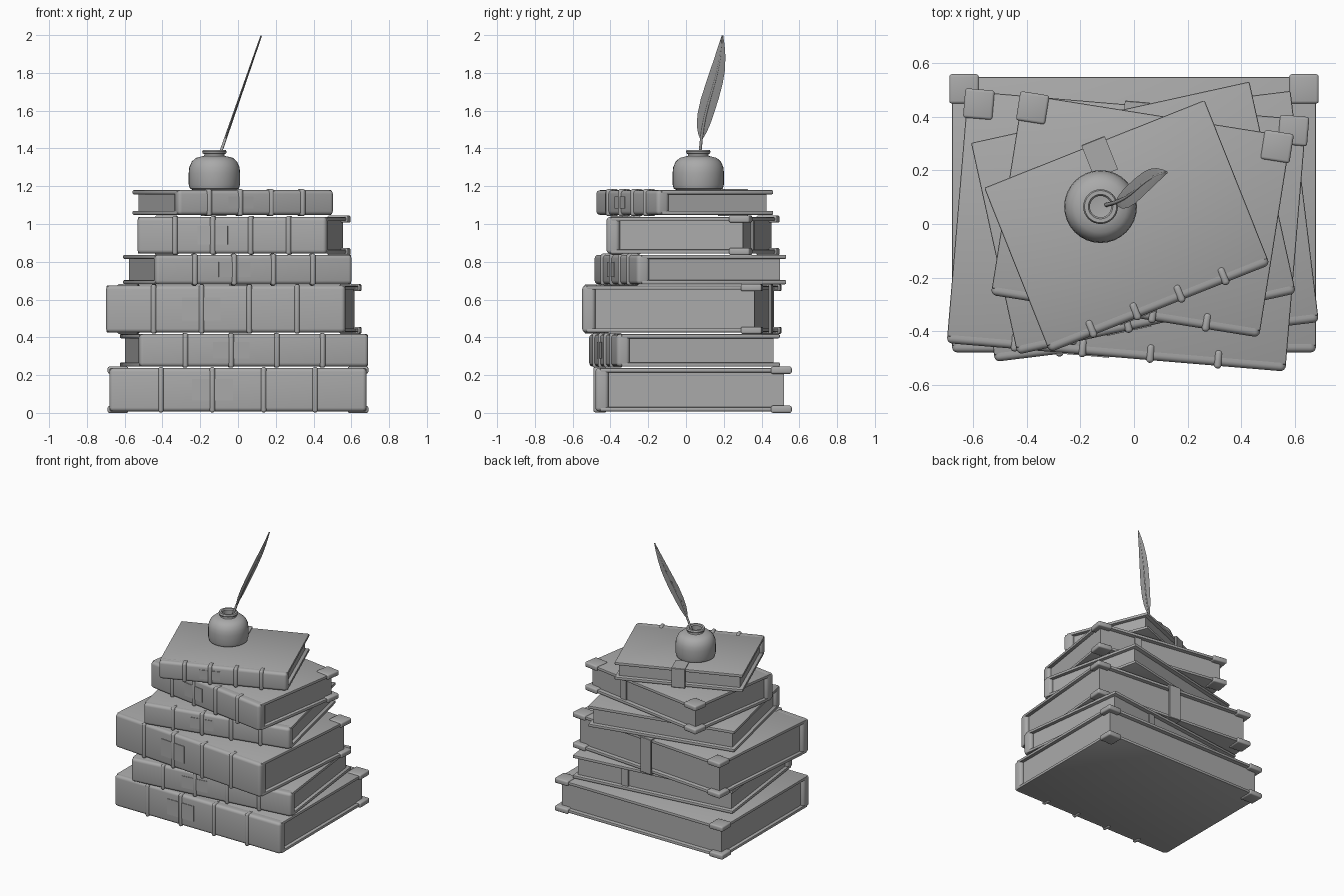
import bpy, bmesh, math
from mathutils import Vector, Matrix

if "Cube" in bpy.data.objects:
    bpy.data.objects.remove(bpy.data.objects["Cube"])

gray = bpy.data.materials.new("neutral_gray")
gray.diffuse_color = (0.4, 0.4, 0.4, 1)
gray.use_nodes = True
gray.node_tree.nodes["Principled BSDF"].inputs["Base Color"].default_value = gray.diffuse_color


def finish(obj, smooth=True):
    obj.data.materials.append(gray)
    if smooth:
        bpy.ops.object.select_all(action='DESELECT')
        obj.select_set(True)
        bpy.context.view_layer.objects.active = obj
        bpy.ops.object.shade_smooth_by_angle(angle=math.radians(35))
    return obj


def mesh_object(name, bm, smooth=True):
    bmesh.ops.recalc_face_normals(bm, faces=bm.faces)
    me = bpy.data.meshes.new(name)
    bm.to_mesh(me)
    bm.free()
    obj = bpy.data.objects.new(name, me)
    bpy.context.collection.objects.link(obj)
    return finish(obj, smooth)


def box(name, frame, lo, hi, bevel=0.0, segments=3):
    """Rounded box between two corners, placed by the book's frame."""
    lo, hi = Vector(lo), Vector(hi)
    bm = bmesh.new()
    bmesh.ops.create_cube(bm, size=1)
    for v in bm.verts:
        v.co = (lo + hi) / 2 + v.co * (hi - lo)
    if bevel:
        bmesh.ops.bevel(bm, geom=bm.edges[:], offset=bevel, segments=segments,
                        profile=0.5, affect='EDGES')
    bm.transform(frame)
    return mesh_object(name, bm)


def book(n, corner, angle, L, D, z0, z1, clips=False, strap=False, ribbon=False):
    """Book with its front left spine corner at `corner`; u along spine, v to the back."""
    frame = Matrix.Translation((*corner, 0)) @ Matrix.Rotation(math.radians(angle), 4, 'Z')
    pad = 0.008 if clips else 0.003
    a, b, t = z0 + pad, z1 - pad, 0.022
    H, mid = b - a, (a + b) / 2
    name = f"book_{n}_"
    # covers, spine and page block
    for side, z in (("bottom", a), ("top", b - t)):
        box(name + side + "_cover", frame, (0, 0.025, z), (L, D, z + t), 0.006, 2)
    box(name + "spine", frame, (0, 0, a), (L, 0.07, b), 0.02, 4)
    box(name + "pages", frame, (0.025, 0.05, a + t / 2), (L - 0.025, D - 0.03, b - t / 2))
    # raised spine bands
    for k in range(1, 5):
        u = L * k / 5
        box(f"{name}spine_band_{k}", frame, (u - 0.014, -0.01, a - 0.006),
            (u + 0.014, 0.06, b + 0.006), 0.0125, 3)
    # spine title plate
    box(name + "title_plate", frame, (0.32 * L, -0.004, mid - H / 4),
        (0.48 * L, 0.005, mid + H / 4))
    # corner guards on the back corners
    if clips:
        for z in (a, b - t):
            for u in (-0.01, L - 0.1):
                box(name + "corner_guard", frame, (u, D - 0.1, z - 0.008),
                    (u + 0.11, D + 0.01, z + t + 0.008), 0.01, 3)
    # clasp strap wrapped over the back edge
    if strap:
        u0, u1 = L / 2 - 0.047, L / 2 + 0.047
        box(name + "strap_back", frame, (u0, D - 0.004, a - 0.006), (u1, D + 0.014, b + 0.006), 0.003, 1)
        for z in (a - 0.006, b):
            box(name + "strap_flap", frame, (u0, D - 0.12, z), (u1, D + 0.01, z + 0.006))
    # ribbon lying on the page edge
    if ribbon:
        box(name + "ribbon", frame, (0.68 * L - 0.025, D - 0.032, a + t), (0.68 * L + 0.025, D - 0.018, b - t))


book(1, (-0.68, -0.48), 0, 1.36, 1.03, 0.000, 0.245, clips=True)
book(2, (-0.52, -0.515), 7, 1.22, 0.87, 0.242, 0.420, ribbon=True)
book(3, (-0.70, -0.445), -4.8, 1.27, 0.945, 0.418, 0.682, clips=True, strap=True)
book(4, (-0.435, -0.488), 12.4, 1.065, 0.81, 0.678, 0.840)
book(5, (-0.535, -0.265), -9, 1.015, 0.76, 0.835, 1.045, clips=True, ribbon=True)
book(6, (-0.315, -0.48), 21.7, 0.886, 0.662, 1.045, 1.182, strap=True)

# ink pot turned from a profile
profile = [(0, 1.18), (0.115, 1.18), (0.13, 1.188), (0.136, 1.21), (0.136, 1.27), (0.133, 1.3),
           (0.12, 1.33), (0.098, 1.35), (0.07, 1.357), (0.055, 1.36), (0.053, 1.37),
           (0.062, 1.373), (0.065, 1.383), (0.06, 1.393), (0.046, 1.393), (0.04, 1.385),
           (0.04, 1.34), (0, 1.335)]
bm = bmesh.new()
verts = [bm.verts.new((r, 0, z)) for r, z in profile]
edges = [bm.edges.new(p) for p in zip(verts, verts[1:])]
bmesh.ops.spin(bm, geom=verts + edges, cent=(0, 0, 0), axis=(0, 0, 1),
               angle=math.tau, steps=32, use_duplicate=False)
bmesh.ops.remove_doubles(bm, verts=bm.verts[:], dist=1e-4)
bm.transform(Matrix.Translation((-0.125, 0.065, 0)))
mesh_object("ink_pot", bm)


def quill_point(t):
    bow = -0.010 * math.sin(math.tau * t)
    return Vector((-0.09 + 0.213 * t, 0.075 + 0.118 * t + bow, 1.385 + 0.612 * t))


# quill shaft: tapered tube
curve = bpy.data.curves.new("quill_shaft", 'CURVE')
curve.dimensions = '3D'
curve.bevel_depth = 0.008
curve.bevel_resolution = 2
curve.use_fill_caps = True
spline = curve.splines.new('POLY')
spline.points.add(12)
for i, p in enumerate(spline.points):
    t = -0.06 + 1.06 * i / 12
    p.co = (*quill_point(t), 1)
    p.radius = 1.0 - 0.45 * max(t, 0)
shaft = bpy.data.objects.new("quill_shaft", curve)
bpy.context.collection.objects.link(shaft)
finish(shaft, False)

# quill vane: thin leaf with a diamond section
widths = [(0.1, 0.004), (0.15, 0.02), (0.22, 0.034), (0.32, 0.043), (0.45, 0.047), (0.58, 0.045),
          (0.7, 0.039), (0.82, 0.028), (0.92, 0.016), (1.0, 0.004)]
normal = Vector((0.944, 0, -0.329)) * 0.004
bm = bmesh.new()
rings = []
for t, w in widths:
    c, side = quill_point(t), Vector((0, w, 0))
    rings.append([bm.verts.new(c + d) for d in (side, normal, -side, -normal)])
for r0, r1 in zip(rings, rings[1:]):
    for k in range(4):
        bm.faces.new((r0[k], r0[(k + 1) % 4], r1[(k + 1) % 4], r1[k]))
bm.faces.new(rings[0])
bm.faces.new(rings[-1])
mesh_object("quill_vane", bm)
